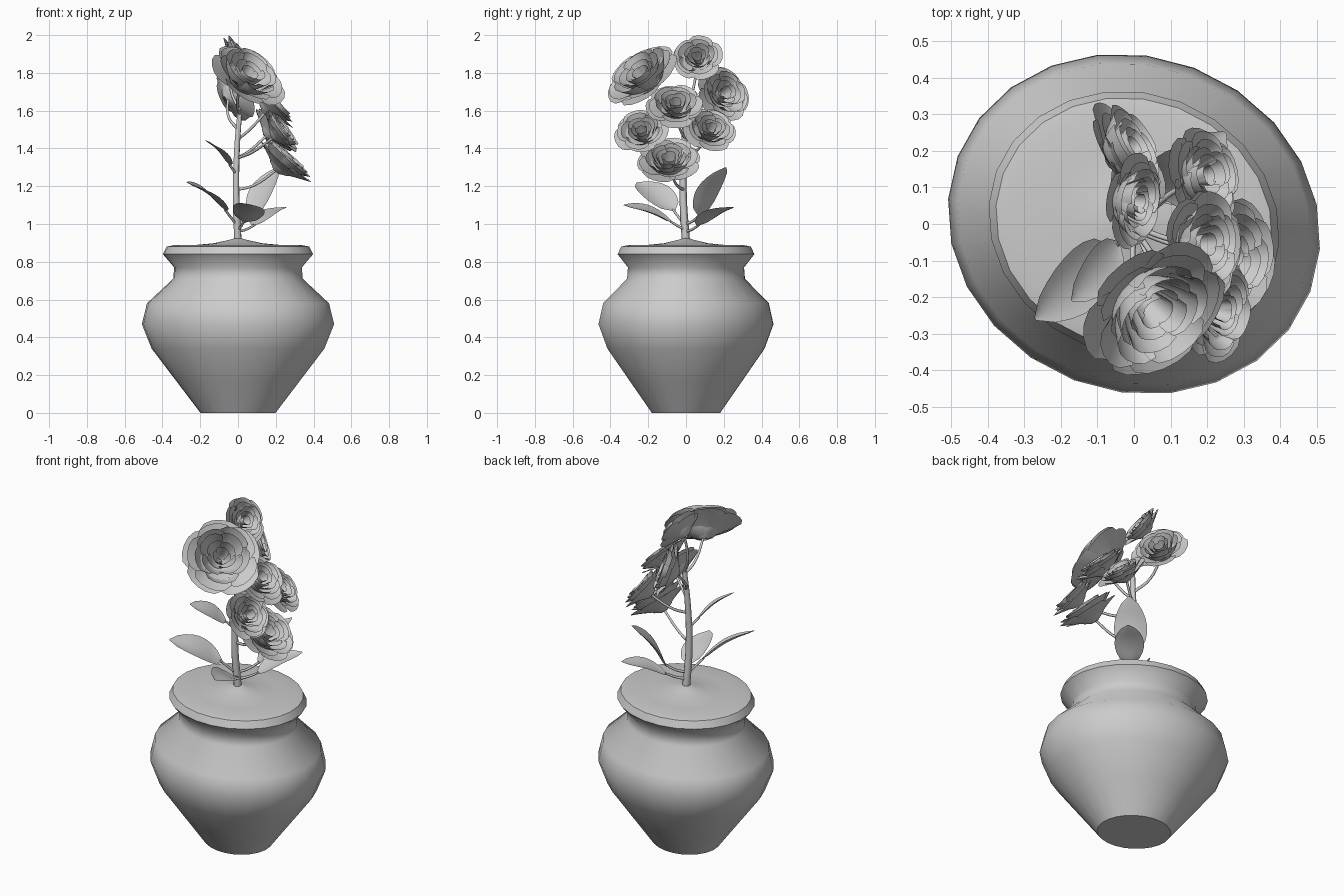
import bpy, math, random
from mathutils import Vector, Matrix

if "Cube" in bpy.data.objects:
    bpy.data.objects.remove(bpy.data.objects["Cube"])

random.seed(4)


def finish(name, verts, faces, angle=40):
    me = bpy.data.meshes.new(name)
    me.from_pydata([tuple(v) for v in verts], [], faces)
    ob = bpy.data.objects.new(name, me)
    bpy.context.collection.objects.link(ob)
    bpy.ops.object.select_all(action='DESELECT')
    ob.select_set(True)
    bpy.context.view_layer.objects.active = ob
    bpy.ops.object.shade_smooth_by_angle(angle=math.radians(angle))
    return ob


def add_grid(verts, faces, fn, nu, nv):
    """Append a patch fn(u, v), u in -1..1, v in 0..1."""
    b = len(verts)
    for j in range(nv + 1):
        for i in range(nu + 1):
            verts.append(fn(-1 + 2 * i / nu, j / nv))
    for j in range(nv):
        for i in range(nu):
            a = b + j * (nu + 1) + i
            faces.append((a, a + 1, a + nu + 2, a + nu + 1))


def tube(name, pts, r0, r1):
    cu = bpy.data.curves.new(name, 'CURVE')
    cu.dimensions = '3D'
    cu.bevel_depth = 1.0
    cu.bevel_resolution = 1
    cu.resolution_u = 5
    cu.use_fill_caps = True
    sp = cu.splines.new('BEZIER')
    sp.bezier_points.add(len(pts) - 1)
    for i, (bp, p) in enumerate(zip(sp.bezier_points, pts)):
        bp.co = p
        bp.radius = r0 + (r1 - r0) * i / (len(pts) - 1)
        bp.handle_left_type = bp.handle_right_type = 'AUTO'
    ob = bpy.data.objects.new(name, cu)
    bpy.context.collection.objects.link(ob)
    bpy.ops.object.select_all(action='DESELECT')
    ob.select_set(True)
    bpy.context.view_layer.objects.active = ob
    bpy.ops.object.convert(target='MESH')


# pot: slightly oval lathe, with the soil mound as its top
profile = [(0.2, 0.0), (0.33, 0.17), (0.46, 0.34), (0.512, 0.47), (0.485, 0.58),
           (0.345, 0.71), (0.34, 0.77), (0.40, 0.84), (0.38, 0.88), (0.34, 0.888),
           (0.24, 0.888), (0.13, 0.898), (0.05, 0.915)]
N = 24
rot = Matrix.Rotation(math.radians(-21), 3, 'Z')
verts, faces = [], []
for r, z in profile:
    for i in range(N):
        a = 2 * math.pi * i / N
        verts.append(rot @ Vector((r * 1.01 * math.cos(a), r * 0.895 * math.sin(a), z)))
for j in range(len(profile) - 1):
    for i in range(N):
        k = (i + 1) % N
        faces.append((j * N + i, j * N + k, (j + 1) * N + k, (j + 1) * N + i))
faces.append(tuple(reversed(range(N))))
top = len(verts)
verts.append(Vector((0, 0, 0.93)))
b = (len(profile) - 1) * N
faces += [(b + i, b + (i + 1) % N, top) for i in range(N)]
finish("pot", verts, faces, 50)

# main stem
tube("stem", [(0, 0, 0.9), (-0.01, -0.015, 1.15), (-0.005, -0.01, 1.4), (0.01, 0.0, 1.6)],
     0.022, 0.014)

# petal rings: radius, height, petal count, half width in radians (outer to inner)
RINGS = [(1.0, 0.40, 5, 0.78), (0.88, 0.52, 5, 0.75), (0.72, 0.60, 5, 0.78),
         (0.54, 0.62, 4, 0.9), (0.38, 0.60, 4, 0.95), (0.22, 0.56, 3, 1.15)]


def flower(name, centre, normal, rad, joint):
    n = Vector(normal).normalized()
    q = n.to_track_quat('Z', 'Y')
    base = Vector(centre) - n * rad * 0.42
    verts, faces = [], []
    for k, (R, H, count, half) in enumerate(RINGS):
        start = random.uniform(0, 6.28)
        for p in range(count):
            a0 = start + 2 * math.pi * p / count
            s = random.uniform(0.92, 1.05)
            lift = random.uniform(-0.05, 0.05)

            def petal(u, v):
                a = a0 + u * half * (0.75 + 0.25 * math.sin(math.pi * min(v * 0.8, 1)))
                edge = 1 - 0.14 * u ** 4 * v + 0.03 * u * v     # rounded, overlapping
                r = rad * R * s * edge * (0.12 + 0.88 * v ** (0.95 if k < 2 else 0.6))
                h = rad * (H + lift * v) * (v ** (0.75 if k < 2 else 1.1))
                return base + q @ Vector((r * math.cos(a), r * math.sin(a), h))
            add_grid(verts, faces, petal, 6, 5)
    finish(name, verts, faces, 50)
    # stalk from the stem to the back of the bloom
    j = Vector(joint)
    mid = (j + base) / 2 - n * 0.02 + Vector((0, 0, -0.01))
    tube(name + "_stalk", [j, mid, base + n * 0.02], 0.008, 0.007)


flower("bloom_top_front", (0.05, -0.23, 1.79), (0.5, -0.55, 0.67), 0.225, (0.01, 0, 1.58))
flower("bloom_top", (0.0, 0.06, 1.88), (0.8, -0.1, 0.5), 0.138, (0.01, 0, 1.6))
flower("bloom_top_back", (-0.015, 0.2, 1.69), (0.8, 0.5, 0.35), 0.16, (0.0, 0, 1.5))
flower("bloom_middle", (0.185, -0.055, 1.63), (0.72, 0.0, 0.7), 0.158, (0.0, 0, 1.45))
flower("bloom_middle_front", (0.23, -0.235, 1.49), (0.78, -0.15, 0.6), 0.145, (0.0, -0.01, 1.35))
flower("bloom_middle_back", (0.19, 0.13, 1.5), (0.75, 0.2, 0.62), 0.145, (0.0, -0.01, 1.35))
flower("bloom_low", (0.25, -0.09, 1.335), (0.65, -0.05, 0.75), 0.18, (-0.01, -0.01, 1.18))


def leaf(name, joint, start, tip, wide, width):
    s, t = Vector(start), Vector(tip)
    d = t - s
    w = Vector(wide)
    w = (w - d * w.dot(d) / d.length_squared).normalized()
    n = d.cross(w).normalized()
    if n.z < 0:
        n = -n
    verts, faces = [], []

    def blade(u, v):
        hw = width / 2 * (0.06 + 0.94 * math.sin(math.pi * v ** 0.85) ** 0.65 if 0 < v < 1 else 0.06)
        bow = 0.1 * d.length * math.sin(math.pi * v)
        return s + d * v + w * u * hw + n * (bow + 0.22 * hw * (u * u - 1))
    add_grid(verts, faces, blade, 6, 8)
    finish(name, verts, faces, 60)
    tube(name + "_stalk", [joint, (Vector(joint) + s) / 2 + Vector((0, 0, -0.005)), s + d * 0.05],
         0.008, 0.006)


# leaves
leaf("leaf_front_left", (0, 0, 0.99), (-0.06, -0.06, 1.07), (-0.27, -0.26, 1.22),
     (-0.65, 0.6, 0.42), 0.17)
leaf("leaf_front", (0, 0, 0.97), (0.03, -0.07, 1.01), (0.08, -0.33, 1.10), (1, 0.1, -0.25), 0.17)
leaf("leaf_upper_left", (0, -0.01, 1.26), (-0.04, -0.05, 1.31), (-0.17, -0.21, 1.44),
     (-0.65, 0.6, 0.42), 0.12)
leaf("leaf_back_right", (0, 0, 1.0), (0.08, 0.07, 1.04), (0.21, 0.21, 1.30), (0.7, -0.7, 0), 0.18)
leaf("leaf_low_right", (0, 0, 0.96), (0.08, 0.06, 0.99), (0.25, 0.25, 1.09), (0.7, -0.7, 0), 0.16)
